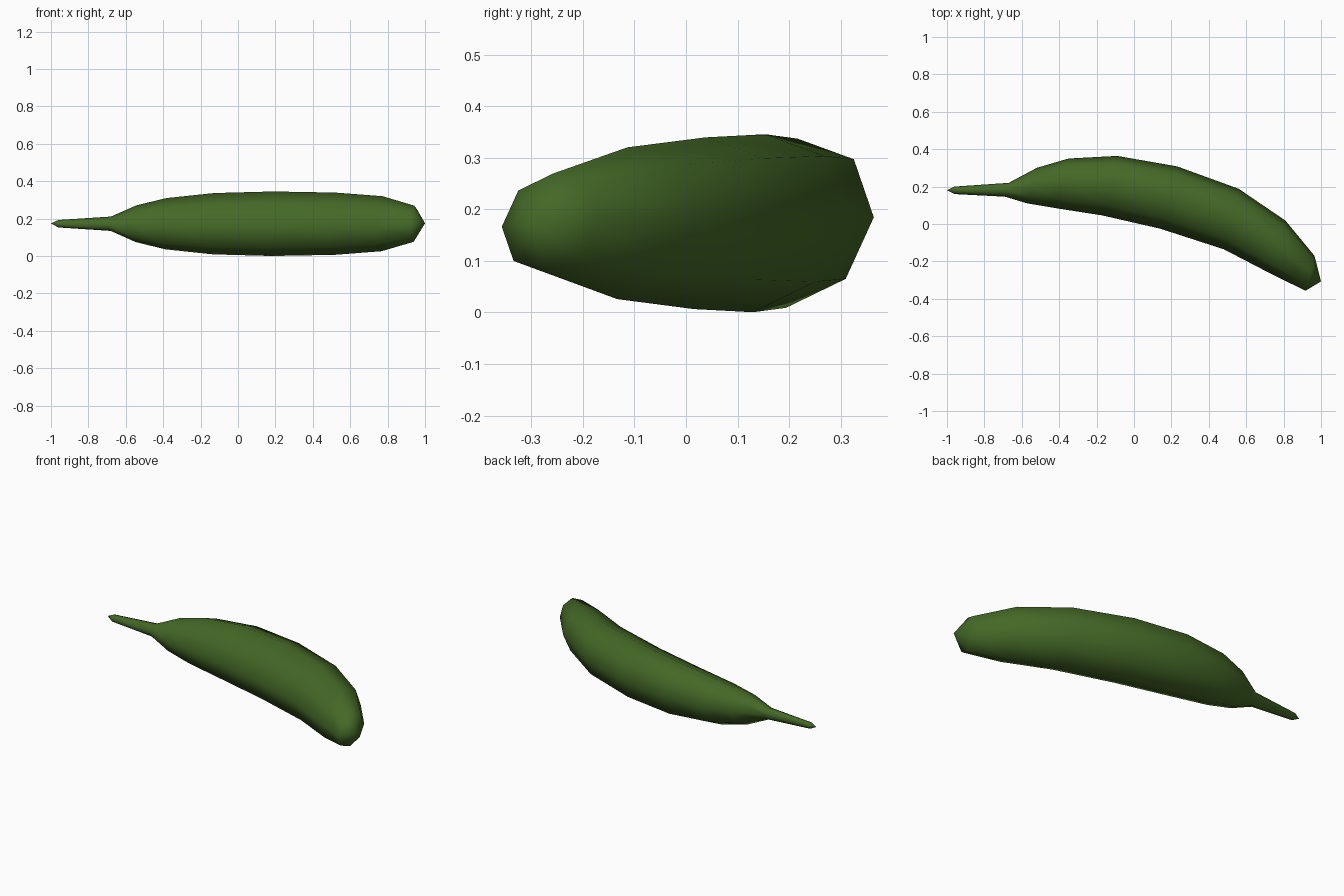
import bpy, bmesh, math
from mathutils import Vector

if "Cube" in bpy.data.objects:
    bpy.data.objects.remove(bpy.data.objects["Cube"])

SIDES = 8
MID_Z = 0.173
SKEW = 0.07   # slight diagonal stretch of the cross-section

# Each ring: outer edge (x, y) and inner edge (x, y), from stem to blossom end
RINGS = [
    ((-0.96, 0.200), (-0.96, 0.160)),
    ((-0.67, 0.220), (-0.69, 0.146)),
    ((-0.52, 0.300), (-0.57, 0.110)),
    ((-0.35, 0.350), (-0.42, 0.085)),
    ((-0.09, 0.364), (-0.17, 0.046)),
    ((0.23, 0.308), (0.14, -0.025)),
    ((0.56, 0.188), (0.48, -0.135)),
    ((0.81, 0.018), (0.73, -0.265)),
    ((0.965, -0.170), (0.917, -0.357)),
]
STEM_TIP = (-1.0, 0.18, 0.175)
BLOSSOM_TIP = (1.0, -0.307, 0.175)

bm = bmesh.new()


def add_ring(outer, inner):
    o, i = Vector((*outer, 0)), Vector((*inner, 0))
    centre, half = (o + i) / 2, (o - i) / 2
    r = half.length
    verts = []
    for k in range(SIDES):
        t = 2 * math.pi * k / SIDES
        a, b = math.cos(t), math.sin(t)
        p = centre + half * (a + SKEW * b)
        p.z = MID_Z + r * (b + SKEW * a)
        verts.append(bm.verts.new(p))
    return verts


# Curved body and stem skin
rings = [add_ring(o, i) for o, i in RINGS]
for r0, r1 in zip(rings, rings[1:]):
    for k in range(SIDES):
        n = (k + 1) % SIDES
        bm.faces.new((r0[k], r0[n], r1[n], r1[k]))

# Pointed caps at both ends
for ring, tip in ((rings[0], STEM_TIP), (rings[-1], BLOSSOM_TIP)):
    v = bm.verts.new(tip)
    for k in range(SIDES):
        bm.faces.new((ring[k], ring[(k + 1) % SIDES], v))

bmesh.ops.recalc_face_normals(bm, faces=bm.faces)
for f in bm.faces:
    f.smooth = True

mesh = bpy.data.meshes.new("banana")
bm.to_mesh(mesh)
bm.free()

green = bpy.data.materials.new("unripe green")
green.diffuse_color = (0.058, 0.14, 0.02, 1)
green.use_nodes = True
green.node_tree.nodes["Principled BSDF"].inputs["Base Color"].default_value = green.diffuse_color
mesh.materials.append(green)

banana = bpy.data.objects.new("banana", mesh)
bpy.context.collection.objects.link(banana)
